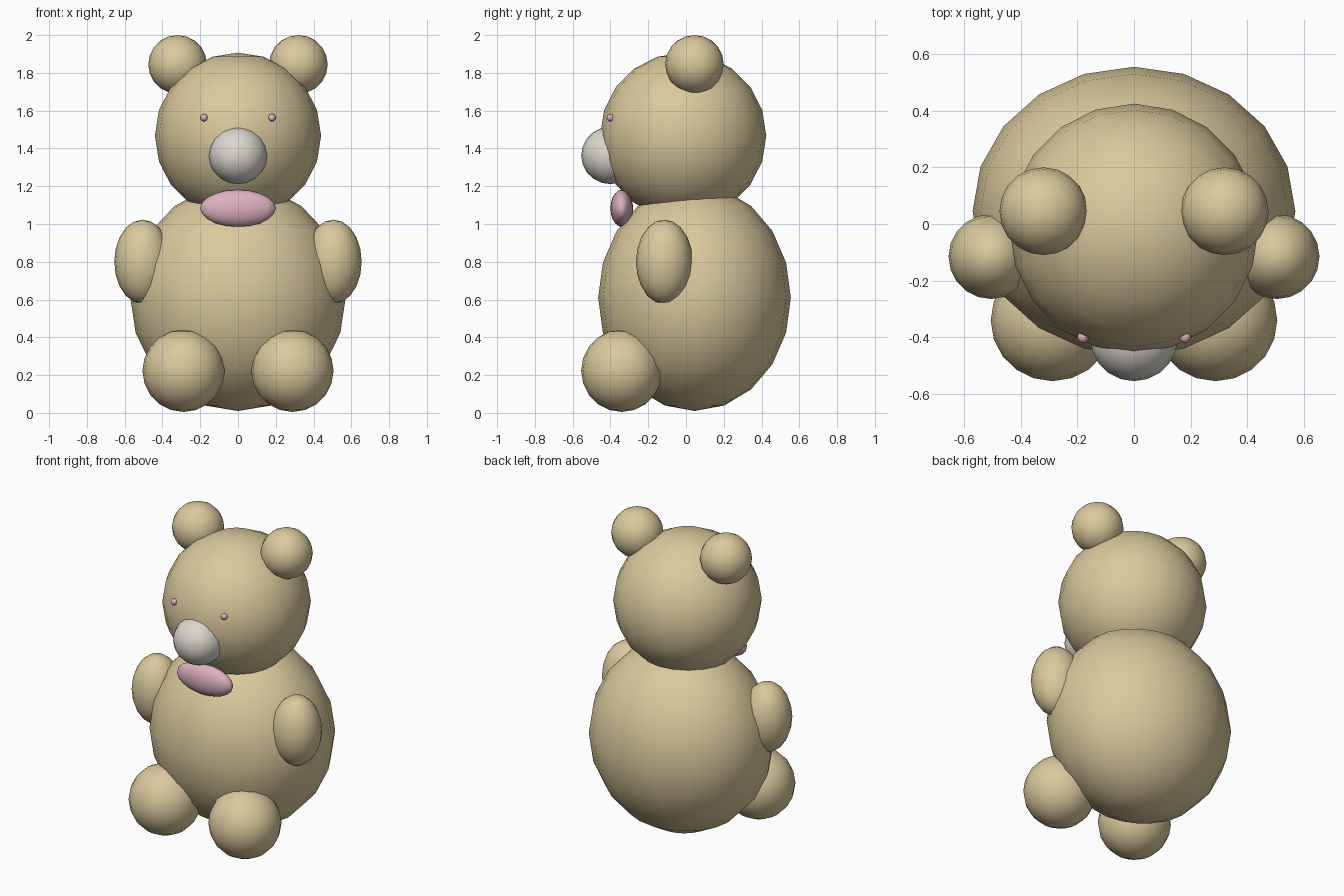
import bpy

cube = bpy.data.objects.get("Cube")
if cube:
    bpy.data.objects.remove(cube, do_unlink=True)


def material(name, color):
    mat = bpy.data.materials.new(name)
    mat.use_nodes = True
    rgba = (*color, 1)
    mat.diffuse_color = rgba
    mat.node_tree.nodes["Principled BSDF"].inputs["Base Color"].default_value = rgba
    return mat


tan = material("tan_fur", (0.70, 0.585, 0.335))
cream = material("pale_grey", (0.71, 0.68, 0.61))
pink = material("pink", (0.72, 0.44, 0.53))


def ball(name, center, radii, mat):
    """Smooth ellipsoid of twenty segments and ten rings."""
    bpy.ops.mesh.primitive_uv_sphere_add(segments=20, ring_count=10, radius=1, location=center)
    obj = bpy.context.object
    obj.name = name
    obj.scale = radii
    bpy.ops.object.transform_apply(location=False, rotation=False, scale=True)
    bpy.ops.object.shade_smooth()
    obj.data.materials.append(mat)
    return obj


def pair(name, center, radii, mat):
    x, y, z = center
    for side, sign in (("left", 1), ("right", -1)):
        ball(f"{side}_{name}", (sign * x, y, z), radii, mat)


# Torso and head
ball("body", (0, 0.045, 0.61), (0.57, 0.51, 0.6), tan)
ball("head", (0, -0.015, 1.467), (0.44, 0.44, 0.44), tan)

# Limbs and ears
pair("ear", (0.32, 0.045, 1.845), (0.155, 0.155, 0.155), tan)
pair("arm", (0.505, -0.115, 0.8), (0.15, 0.15, 0.223), tan)
pair("leg", (0.288, -0.34, 0.223), (0.218, 0.215, 0.218), tan)

# Face and neck bow
ball("snout", (0, -0.4, 1.363), (0.155, 0.155, 0.152), cream)
pair("eye", (0.18, -0.4, 1.563), (0.02, 0.02, 0.02), pink)
ball("neck_bow", (0, -0.34, 1.083), (0.2, 0.06, 0.098), pink)
